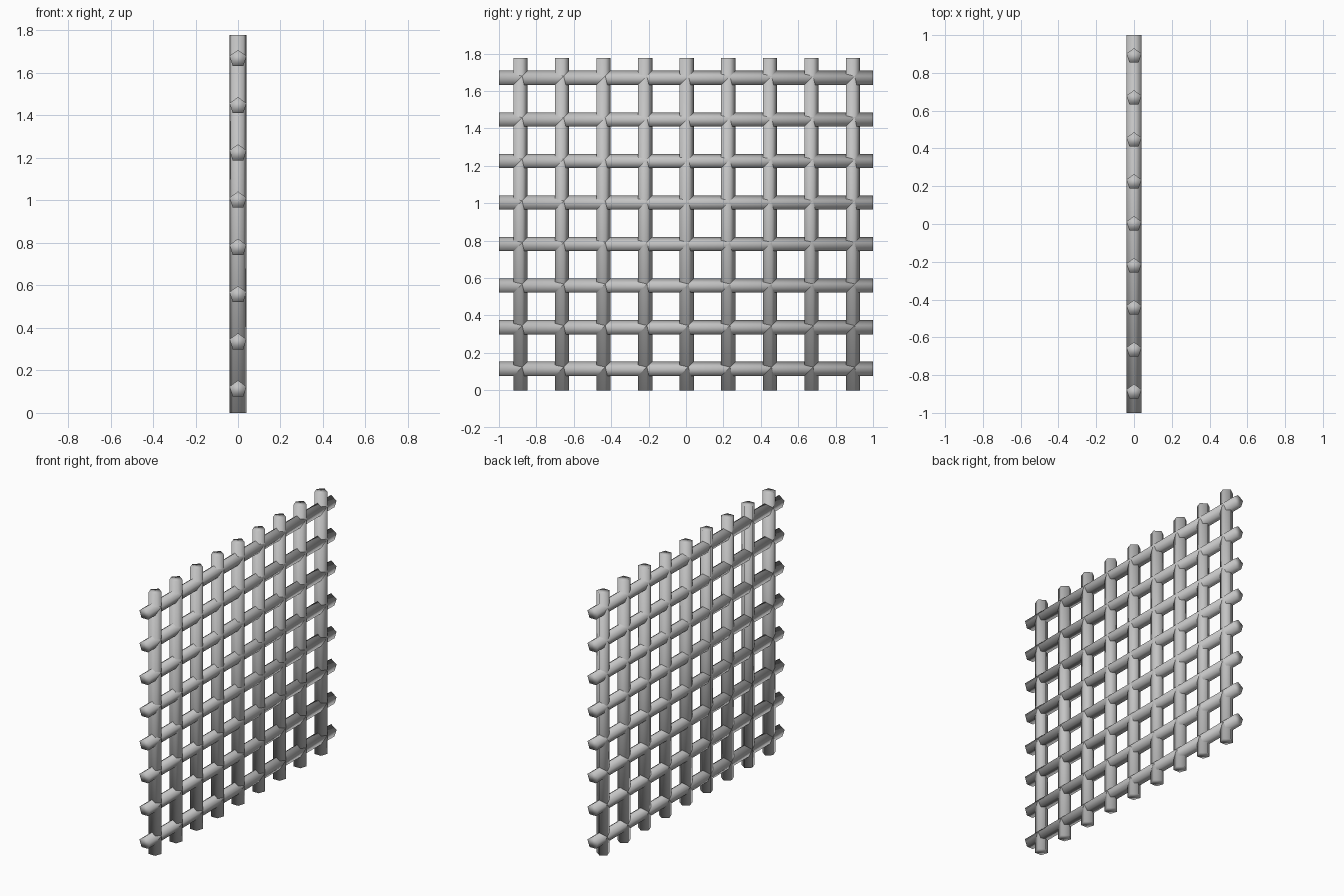
import bpy
import bmesh
import math
from mathutils import Vector

default = bpy.data.objects.get("Cube")
if default:
    bpy.data.objects.remove(default, do_unlink=True)

# Single grey metal
metal = bpy.data.materials.new("grey_metal")
metal.use_nodes = True
grey = (0.55, 0.55, 0.55, 1)
metal.diffuse_color = grey
metal.node_tree.nodes["Principled BSDF"].inputs["Base Color"].default_value = grey

SIDES = 5
RADIUS = 0.042
PITCH = 2 / 9
HEIGHT = 8 * PITCH


def bar(name, start, end, apex):
    """Capped five-sided bar from start to end, one corner facing apex."""
    start, end, apex = Vector(start), Vector(end), Vector(apex)
    side = Vector((1, 0, 0))
    bm = bmesh.new()
    rings = []
    for centre in (start, end):
        ring = []
        for i in range(SIDES):
            a = math.tau * i / SIDES
            offset = apex * math.cos(a) + side * math.sin(a)
            ring.append(bm.verts.new(centre + offset * RADIUS))
        rings.append(ring)
    low, high = rings
    for i in range(SIDES):
        j = (i + 1) % SIDES
        bm.faces.new((low[i], low[j], high[j], high[i]))
    bm.faces.new(low)
    bm.faces.new(high)
    bmesh.ops.recalc_face_normals(bm, faces=bm.faces)
    for face in bm.faces:
        face.smooth = True
    mesh = bpy.data.meshes.new(name)
    bm.to_mesh(mesh)
    bm.free()
    mesh.materials.append(metal)
    obj = bpy.data.objects.new(name, mesh)
    bpy.context.collection.objects.link(obj)
    return obj


# Upright bars
for n in range(9):
    y = (n - 4) * PITCH
    bar(f"upright_bar_{n + 1}", (0, y, 0), (0, y, HEIGHT), (0, 1, 0))

# Cross bars
for n in range(8):
    z = (n + 0.5) * PITCH
    bar(f"cross_bar_{n + 1}", (0, -1, z), (0, 1, z), (0, 0, 1))
